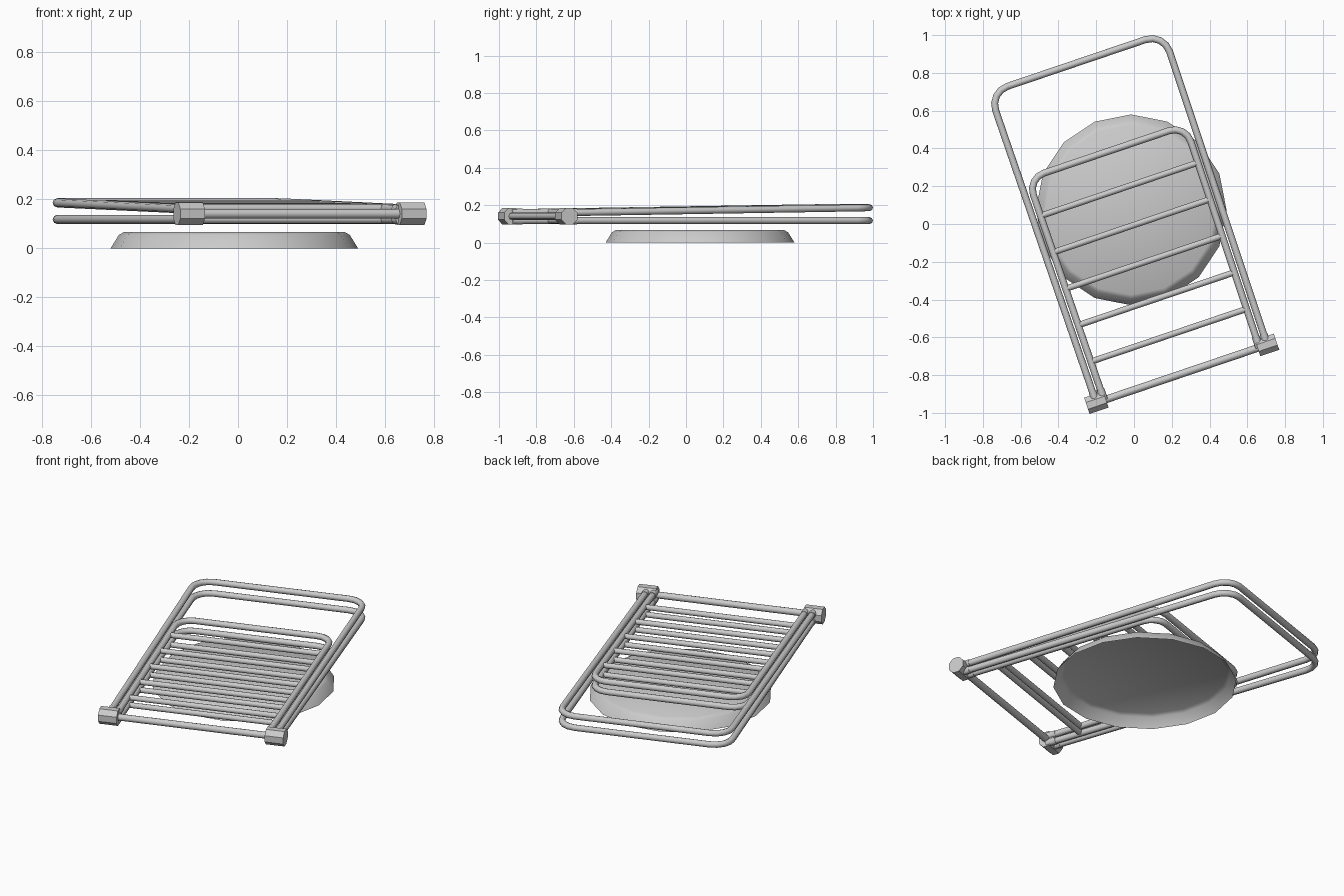
import bpy, bmesh, math
from mathutils import Vector, Matrix

if "Cube" in bpy.data.objects:
    bpy.data.objects.remove(bpy.data.objects["Cube"])

ANGLE = math.radians(18.7)      # the folded rack lies turned on the table
ROT = Matrix.Rotation(ANGLE, 4, 'Z')
CU = -0.015                     # rack centre line across its width
HINGE_V, HINGE_Z = -0.832, 0.141
R = 0.0185                      # tube radius


def finish(ob, angle=40):
    bpy.ops.object.select_all(action='DESELECT')
    ob.select_set(True)
    bpy.context.view_layer.objects.active = ob
    if ob.type == 'CURVE':
        bpy.ops.object.convert(target='MESH')
        ob = bpy.context.object
    bpy.ops.object.shade_smooth_by_angle(angle=math.radians(angle))
    return ob


def tube(name, pts, radius=R, angle=50):
    """Eight-sided tube through rack points (across, along, height)."""
    cu = bpy.data.curves.new(name, 'CURVE')
    cu.dimensions = '3D'
    cu.bevel_depth = radius
    cu.bevel_resolution = 2
    cu.use_fill_caps = True
    sp = cu.splines.new('POLY')
    sp.points.add(len(pts) - 1)
    for p, co in zip(sp.points, pts):
        p.co = (*(ROT @ Vector((co[0] + CU, co[1], co[2]))), 1)
    ob = bpy.data.objects.new(name, cu)
    bpy.context.collection.objects.link(ob)
    return finish(ob, angle)


def u_frame(name, half_near, half_far, end, corner, height):
    """U-shaped frame with rounded far corners."""
    right = [(half_near, HINGE_V)]
    for i in range(5):
        a = math.pi / 2 * i / 4
        right.append((half_far - corner + corner * math.cos(a),
                      end - corner + corner * math.sin(a)))
    path = right + [(-x, y) for x, y in reversed(right)]
    tube(name, [(x, y, height(y)) for x, y in path])


# Two stacked layers: the lower lies flat, the upper opens slightly
layers = {
    "lower": lambda v: 0.118,
    "upper": lambda v: 0.160 + (v - HINGE_V) * 0.0155,
}
for layer, height in layers.items():
    u_frame(layer + "_long_frame", 0.478, 0.486, 0.905, 0.10, height)
    u_frame(layer + "_short_frame", 0.434, 0.440, 0.408, 0.09, height)
    # Rungs
    for i in range(5):
        v = 0.199 - 0.204 * i
        tube(f"{layer}_rung_{i + 1}",
             [(-0.438, v, height(v)), (0.438, v, height(v))], 0.0165)
    # Collars where the tubes enter the hinges
    for side in (-1, 1):
        for u in (0.434, 0.478):
            tube(layer + "_collar",
                 [(side * u, v, height(v)) for v in (HINGE_V, HINGE_V + 0.06)],
                 0.021)

# Hinge bar and octagonal hinge blocks
tube("hinge_bar", [(-0.47, HINGE_V, HINGE_Z), (0.47, HINGE_V, HINGE_Z)], 0.02)
for side, label in ((-1, "left"), (1, "right")):
    bm = bmesh.new()
    bmesh.ops.create_cone(bm, cap_ends=True, segments=8, radius1=0.049,
                          radius2=0.049, depth=0.106)
    spin = Matrix.Rotation(math.pi / 8, 4, 'Z')
    place = Matrix.Translation((CU + side * 0.477, HINGE_V, HINGE_Z))
    bm.transform(ROT @ place @ Matrix.Rotation(math.pi / 2, 4, 'Y') @ spin)
    me = bpy.data.meshes.new(label + "_hinge")
    bm.to_mesh(me)
    bm.free()
    bpy.context.collection.objects.link(bpy.data.objects.new(label + "_hinge", me))

# Shallow sixteen-sided base dish, open underneath
bm = bmesh.new()
rings = []
for r, z in ((0.505, 0), (0.471, 0.055), (0.45, 0.067)):
    rings.append([bm.verts.new((-0.015 + r * math.cos(k * math.pi / 8),
                                0.075 + r * math.sin(k * math.pi / 8), z))
                  for k in range(16)])
for a, b in zip(rings, rings[1:]):
    for k in range(16):
        n = (k + 1) % 16
        bm.faces.new((a[k], a[n], b[n], b[k]))
bm.faces.new(rings[-1])
me = bpy.data.meshes.new("base_dish")
bm.to_mesh(me)
bm.free()
dish = bpy.data.objects.new("base_dish", me)
bpy.context.collection.objects.link(dish)
finish(dish, 35)
